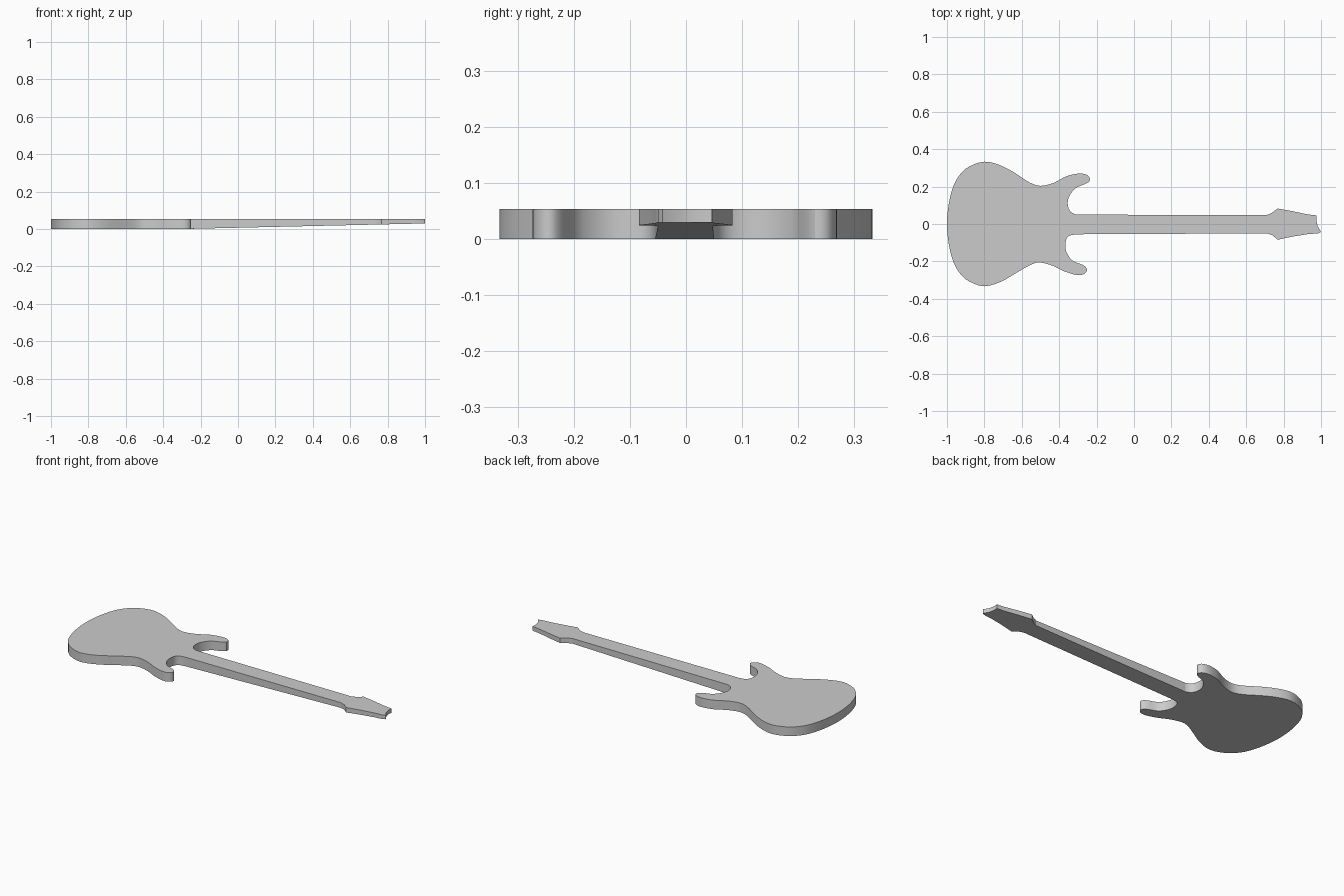
import bpy, bmesh
from mathutils import Vector

cube = bpy.data.objects.get("Cube")
if cube:
    bpy.data.objects.remove(cube, do_unlink=True)

TOP = 0.054
JOINT = -0.31

grey = bpy.data.materials.new("plain grey")
grey.use_nodes = True
colour = (0.6, 0.6, 0.6, 1)
grey.diffuse_color = colour
grey.node_tree.nodes["Principled BSDF"].inputs["Base Color"].default_value = colour


def smooth_curve(points, steps=3):
    """Pass a Catmull-Rom curve through the points."""
    p = [Vector(q) for q in points]
    p = [p[0]] + p + [p[-1]]
    out = []
    for a, b, c, d in zip(p, p[1:], p[2:], p[3:]):
        for i in range(steps):
            t = i / steps
            out.append(0.5 * (2 * b + (c - a) * t + (2 * a - 5 * b + 4 * c - d) * t ** 2
                              + (3 * b - a - 3 * c + d) * t ** 3))
    return out + [p[-1]]


def slab(name, outline, underside):
    """Extrude an outline between its underside and the shared flat top."""
    bm = bmesh.new()
    low = [bm.verts.new((x, y, underside(x))) for x, y in outline]
    high = [bm.verts.new((x, y, TOP)) for x, y in outline]
    bm.faces.new(low)
    bm.faces.new(high)
    for i in range(len(low)):
        j = (i + 1) % len(low)
        bm.faces.new((low[i], low[j], high[j], high[i]))
    bmesh.ops.recalc_face_normals(bm, faces=bm.faces)
    bmesh.ops.triangulate(bm, faces=[f for f in bm.faces if len(f.verts) > 4])
    mesh = bpy.data.meshes.new(name)
    bm.to_mesh(mesh)
    bm.free()
    mesh.materials.append(grey)
    obj = bpy.data.objects.new(name, mesh)
    bpy.context.collection.objects.link(obj)
    bpy.ops.object.select_all(action='DESELECT')
    obj.select_set(True)
    bpy.context.view_layer.objects.active = obj
    bpy.ops.object.shade_smooth_by_angle(angle=0.5)


def taper(x):
    return 0.03 * (x - JOINT) / (1 - JOINT)


# Body: rounded bout, waist and two horns, the upper one slightly longer
bout = [(-0.99, 0.11), (-0.965, 0.205), (-0.93, 0.265), (-0.88, 0.308), (-0.8, 0.333)]
upper = bout + [(-0.72, 0.316), (-0.64, 0.275), (-0.56, 0.223), (-0.5, 0.204),
                (-0.43, 0.22), (-0.36, 0.256), (-0.29, 0.27), (-0.245, 0.258),
                (-0.237, 0.23), (-0.265, 0.212), (-0.315, 0.19), (-0.35, 0.14),
                (-0.353, 0.095), (-0.338, 0.065), (JOINT, 0.05)]
lower = [(x, -y) for x, y in bout] + [
    (-0.71, -0.308), (-0.62, -0.256), (-0.55, -0.217), (-0.5, -0.206),
    (-0.43, -0.225), (-0.37, -0.254), (-0.3, -0.274), (-0.262, -0.264),
    (-0.252, -0.24), (-0.275, -0.218), (-0.33, -0.195), (-0.363, -0.145),
    (-0.365, -0.095), (-0.35, -0.065), (JOINT, -0.055)]
slab("body", smooth_curve(upper[::-1] + [(-1, 0)] + lower), lambda x: 0)

# Neck: long bar whose underside rises toward the headstock
slab("neck", [(JOINT, -0.055), (0.71, -0.05), (0.71, 0.048), (JOINT, 0.05)], taper)

# Headstock: flared shoulders narrowing to a notched tip
slab("headstock", [(0.71, -0.05), (0.74, -0.06), (0.768, -0.084), (0.85, -0.067),
                   (0.93, -0.054), (0.985, -0.05), (1, -0.042), (0.982, -0.012),
                   (0.975, 0.02), (0.977, 0.046), (0.93, 0.051), (0.85, 0.068),
                   (0.768, 0.083), (0.735, 0.058), (0.71, 0.048)], taper)
